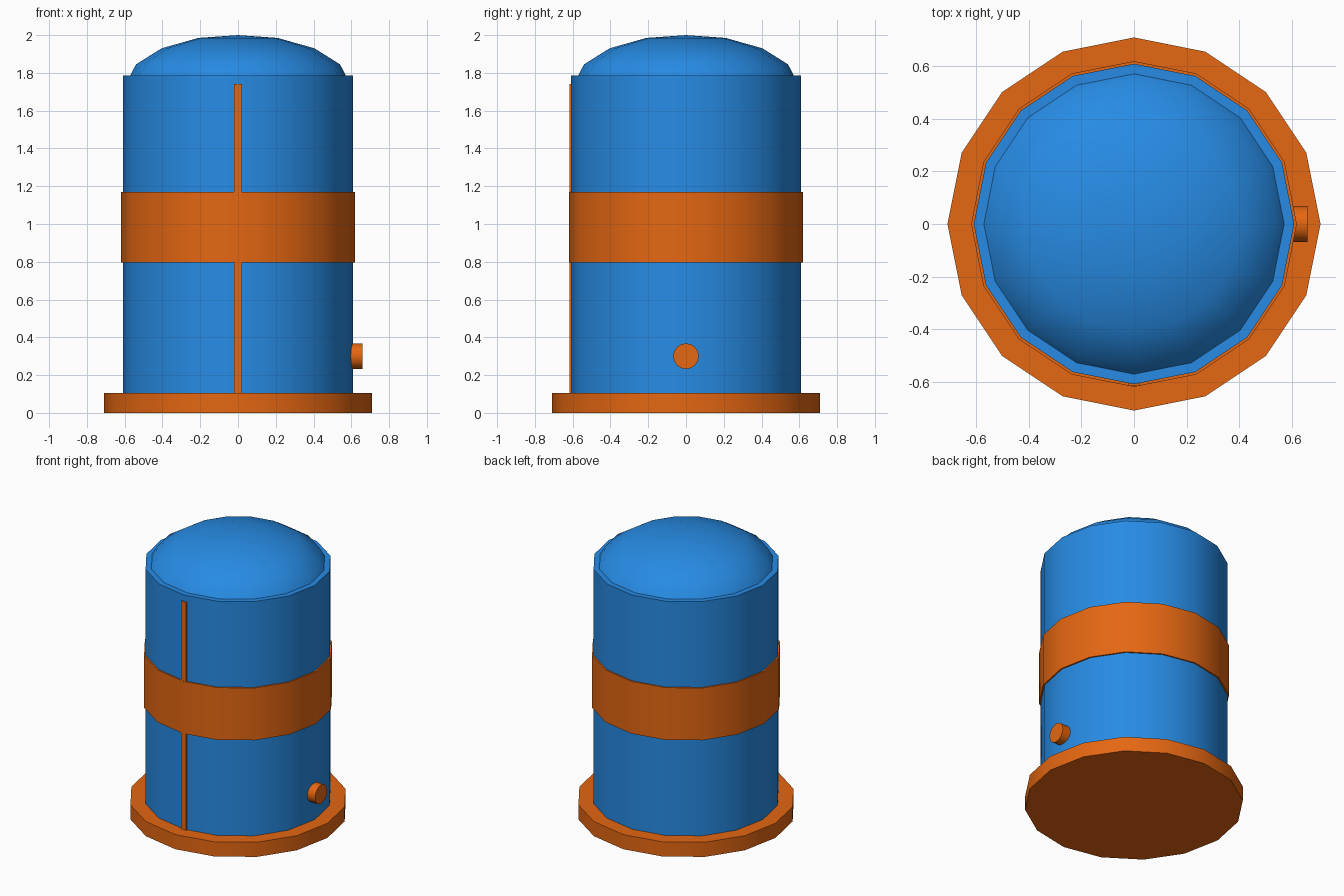
import bpy
import bmesh
import math
from mathutils import Matrix

SIDES = 16

if "Cube" in bpy.data.objects:
    bpy.data.objects.remove(bpy.data.objects["Cube"], do_unlink=True)


def make_material(name, rgb):
    mat = bpy.data.materials.new(name)
    mat.use_nodes = True
    color = (*rgb, 1.0)
    mat.diffuse_color = color
    mat.node_tree.nodes["Principled BSDF"].inputs["Base Color"].default_value = color
    return mat


blue = make_material("bright_blue", (0.02, 0.26, 0.78))
orange = make_material("burnt_orange", (0.78, 0.135, 0.006))


def finish(bm, name, mat, smooth=True):
    bmesh.ops.recalc_face_normals(bm, faces=bm.faces)
    mesh = bpy.data.meshes.new(name)
    bm.to_mesh(mesh)
    bm.free()
    mesh.materials.append(mat)
    obj = bpy.data.objects.new(name, mesh)
    bpy.context.collection.objects.link(obj)
    if smooth:
        bpy.ops.object.select_all(action='DESELECT')
        obj.select_set(True)
        bpy.context.view_layer.objects.active = obj
        bpy.ops.object.shade_smooth_by_angle(angle=math.radians(35))
    return obj


def lathe(name, profile, mat, transform=Matrix.Identity(4)):
    """Spin a (radius, height) profile that starts and ends on the axis."""
    bm = bmesh.new()
    verts = [bm.verts.new((r, 0, z)) for r, z in profile]
    edges = [bm.edges.new(pair) for pair in zip(verts, verts[1:])]
    bmesh.ops.spin(bm, geom=verts + edges, cent=(0, 0, 0), axis=(0, 0, 1),
                   angle=math.tau, steps=SIDES)
    bmesh.ops.remove_doubles(bm, verts=bm.verts, dist=0.0005)
    bm.transform(transform)
    return finish(bm, name, mat)


def drum(name, radius, bottom, top, mat, transform=Matrix.Identity(4)):
    profile = [(0, bottom), (radius, bottom), (radius, top), (0, top)]
    return lathe(name, profile, mat, transform)


# Foot plate, body and band
drum("base_plate", 0.71, 0.0, 0.105, orange)
drum("body", 0.61, 0.05, 1.785, blue)
drum("middle_band", 0.62, 0.795, 1.17, orange)

# Shallow domed lid set just inside the body rim
lathe("domed_lid", [(0, 1.75), (0.59, 1.75), (0.54, 1.845), (0.405, 1.93),
                    (0.21, 1.985), (0, 2.0)], blue)

# Round knob pointing to the left side
drum("side_knob", 0.068, 0.56, 0.66, orange,
     Matrix.Translation((0, 0, 0.3)) @ Matrix.Rotation(math.pi / 2, 4, 'Y'))

# Thin vertical strip down the front
bm = bmesh.new()
bmesh.ops.create_cube(bm, size=1, matrix=Matrix.Translation((0, -0.602, 0.91))
                      @ Matrix.Diagonal((0.04, 0.03, 1.66, 1)))
finish(bm, "front_strip", orange, smooth=False)
